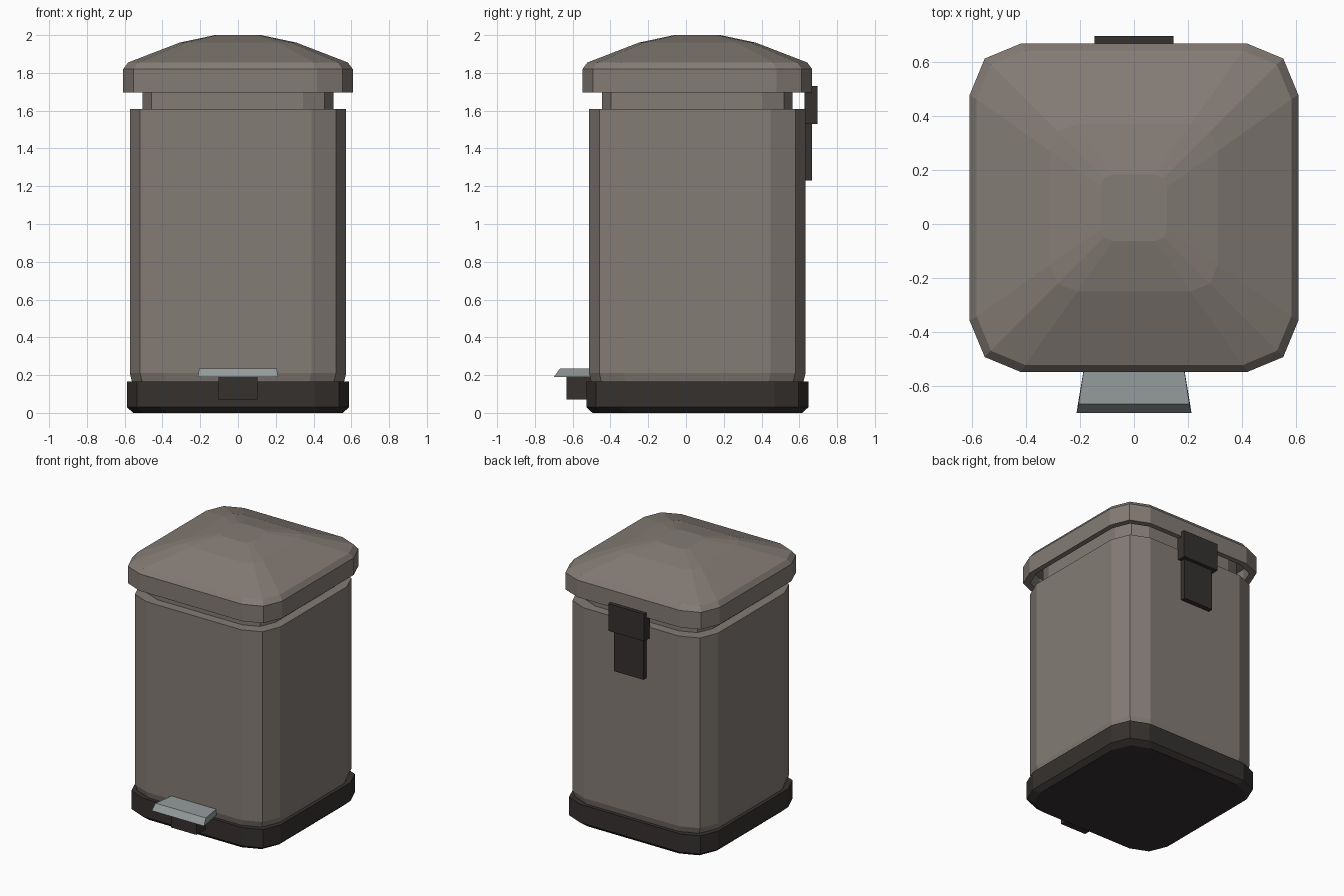
import bpy, bmesh, math

if "Cube" in bpy.data.objects:
    bpy.data.objects.remove(bpy.data.objects["Cube"])

CY = 0.06  # body centre in y


def material(name, rgb):
    m = bpy.data.materials.new(name)
    m.diffuse_color = (*rgb, 1)
    m.use_nodes = True
    m.node_tree.nodes["Principled BSDF"].inputs["Base Color"].default_value = m.diffuse_color
    return m


shell = material("warm_grey", (0.23, 0.20, 0.178))
dark = material("dark_plastic", (0.036, 0.031, 0.028))
silver = material("silver", (0.30, 0.33, 0.33))


def finish(name, bm, mat):
    bmesh.ops.recalc_face_normals(bm, faces=bm.faces)
    me = bpy.data.meshes.new(name)
    bm.to_mesh(me)
    bm.free()
    me.materials.append(mat)
    ob = bpy.data.objects.new(name, me)
    bpy.context.collection.objects.link(ob)
    return ob


def loft(name, rings, mat):
    """Stack rounded squares given as (half width, corner radius, z)."""
    bm = bmesh.new()
    loops = []
    for h, r, z in rings:
        loop = []
        for q in range(4):
            for s in range(3):
                a = math.radians(90 * q + 45 * s)
                cx = (h - r) * (1 if q in (0, 3) else -1)
                cy = (h - r) * (1 if q < 2 else -1)
                loop.append(bm.verts.new((cx + r * math.cos(a), CY + cy + r * math.sin(a), z)))
        loops.append(loop)
    for a, b in zip(loops, loops[1:]):
        for i in range(12):
            j = (i + 1) % 12
            bm.faces.new((a[i], a[j], b[j], b[i]))
    bm.faces.new(loops[0])
    bm.faces.new(loops[-1])
    return finish(name, bm, mat)


def block(name, x, y0, y1, z0, z1, mat):
    bm = bmesh.new()
    bmesh.ops.create_cube(bm, size=1)
    for v in bm.verts:
        v.co = (v.co.x * 2 * x, y1 if v.co.y > 0 else y0, z1 if v.co.z > 0 else z0)
    return finish(name, bm, mat)


# Base, bin body and neck
loft("base", [(0.555, 0.18, 0), (0.588, 0.18, 0.03), (0.588, 0.18, 0.165)], dark)
loft("body", [(0.558, 0.185, 0.15), (0.573, 0.185, 0.21), (0.573, 0.185, 1.61)], shell)
loft("neck", [(0.505, 0.16, 1.60), (0.505, 0.16, 1.81)], shell)

# Domed lid with a hollow lip
loft("lid", [(0.57, 0.175, 1.80), (0.57, 0.175, 1.695), (0.608, 0.19, 1.695),
             (0.608, 0.19, 1.82), (0.582, 0.18, 1.855), (0.31, 0.10, 1.96),
             (0.123, 0.045, 2.0)], shell)

# Hinge on the back
block("hinge_top", 0.146, 0.628, 0.695, 1.53, 1.73, dark)
block("hinge_bottom", 0.12, 0.62, 0.668, 1.23, 1.54, dark)

# Foot pedal: stem and flared plate with sloped front
block("pedal_stem", 0.104, -0.632, -0.50, 0.07, 0.19, dark)
plate = block("pedal_plate", 0.18, -0.70, -0.50, 0.19, 0.235, silver)
for v in plate.data.vertices:
    if v.co.y < -0.6:
        top = v.co.z > 0.2
        v.co.x = math.copysign(0.205 if top else 0.213, v.co.x)
        v.co.y = -0.667 if top else -0.70
